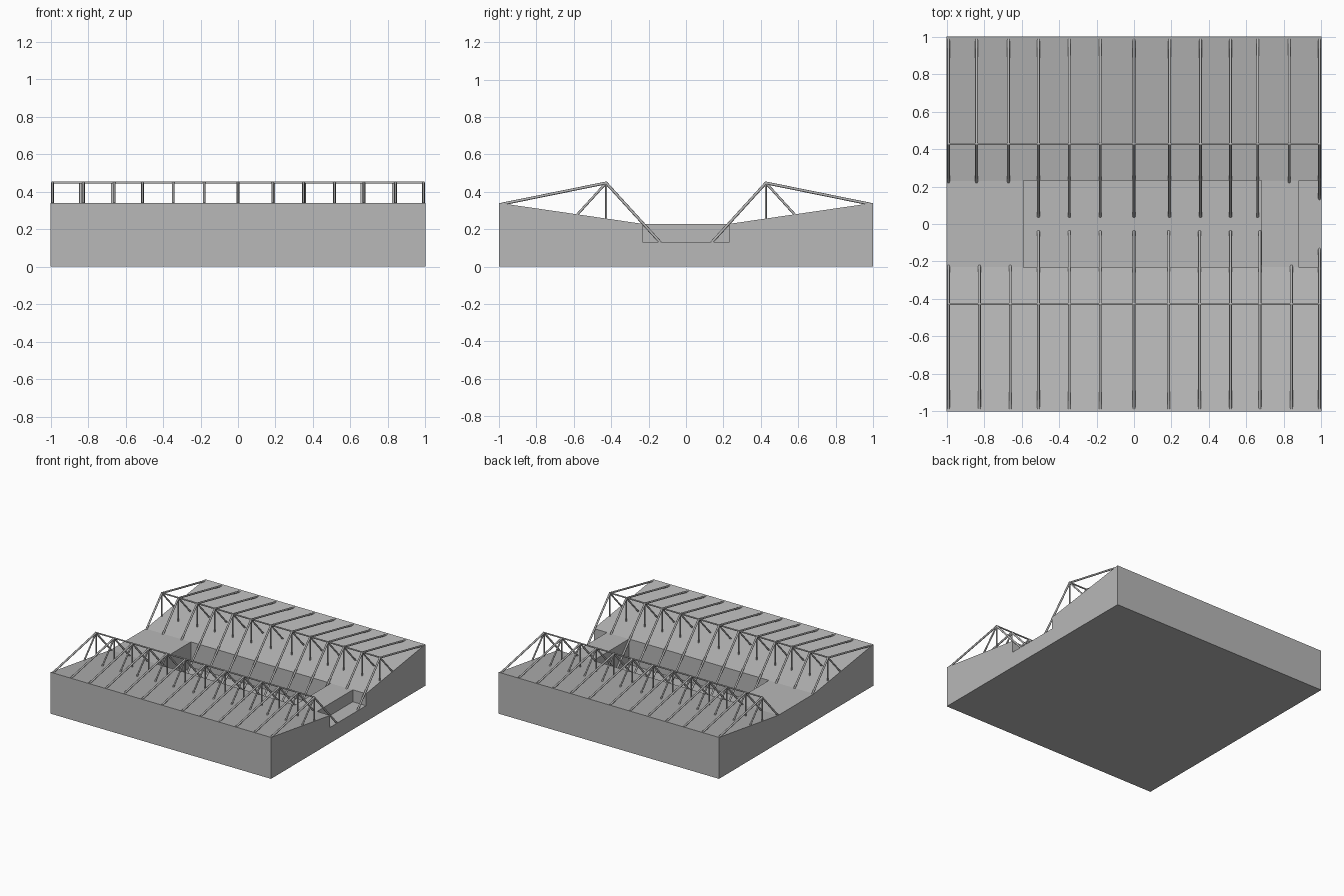
import bpy, bmesh, math
from mathutils import Vector

if "Cube" in bpy.data.objects:
    bpy.data.objects.remove(bpy.data.objects["Cube"])

grey = bpy.data.materials.new("concrete_grey")
grey.diffuse_color = (0.48, 0.48, 0.48, 1)
grey.use_nodes = True
grey.node_tree.nodes["Principled BSDF"].inputs["Base Color"].default_value = grey.diffuse_color


def make_object(name, bm, material=grey):
    bmesh.ops.recalc_face_normals(bm, faces=bm.faces)
    mesh = bpy.data.meshes.new(name)
    bm.to_mesh(mesh)
    bm.free()
    obj = bpy.data.objects.new(name, mesh)
    bpy.context.scene.collection.objects.link(obj)
    if material:
        mesh.materials.append(material)
    return obj


def extrude_x(name, profile, x0, x1, material=grey):
    """Solid with a (y, z) profile running from x0 to x1."""
    bm = bmesh.new()
    face = bm.faces.new([bm.verts.new((x0, y, z)) for y, z in profile])
    moved = bmesh.ops.extrude_face_region(bm, geom=[face])["geom"]
    bmesh.ops.translate(bm, vec=(x1 - x0, 0, 0),
                        verts=[v for v in moved if isinstance(v, bmesh.types.BMVert)])
    return make_object(name, bm, material)


def add_bar(bm, a, b, radius=0.0075):
    """Round bar between two points."""
    a, b = Vector(a), Vector(b)
    made = bmesh.ops.create_cone(bm, cap_ends=True, segments=8, radius1=radius,
                                 radius2=radius, depth=(b - a).length)["verts"]
    turn = (b - a).to_track_quat('Z', 'Y').to_matrix()
    for v in made:
        v.co = turn @ v.co + (a + b) / 2
    for v in made:
        for f in v.link_faces:
            f.smooth = len(f.verts) == 4


# Stepped ground block: two banks sloping down to a flat valley
ground = extrude_x("ground_block",
                   [(-1, 0), (1, 0), (1, 0.34), (0.23, 0.228), (-0.23, 0.228), (-1, 0.34)],
                   -1, 1)

# Sunken main pit and the shallower recess open to the right side
for name, x0, x1, floor in (("pit_cutter", -0.59, 0.68, 0.02),
                            ("recess_cutter", 0.88, 1.1, 0.13)):
    cutter = extrude_x(name, [(-0.232, floor), (0.232, floor), (0.232, 0.6), (-0.232, 0.6)],
                       x0, x1)
    cutter.hide_render = True
    cutter.hide_set(True)
    mod = ground.modifiers.new(name, 'BOOLEAN')
    mod.operation = 'DIFFERENCE'
    mod.solver = 'EXACT'
    mod.object = cutter

# Roof trusses over each bank
front_x = [-0.99, -0.825, -0.66, -0.51, -0.345, -0.18, 0, 0.185, 0.35, 0.515, 0.672, 0.84, 0.99]
back_x = [-0.99, -0.84, -0.67, -0.51, -0.345, -0.18, 0, 0.19, 0.355, 0.515, 0.66, 0.828, 0.99]
for name, side, places in (("front", -1, front_x), ("back", 1, back_x)):
    bm = bmesh.new()
    for x in places:
        apex = (x, side * 0.427, 0.447)
        add_bar(bm, apex, (x, side * 0.985, 0.334))     # long rafter
        add_bar(bm, apex, (x, side * 0.04, 0.022))      # raking leg
        add_bar(bm, apex, (x, side * 0.427, 0.25), 0.0055)   # upright post
        add_bar(bm, apex, (x, side * 0.585, 0.274), 0.0065)  # back brace
    make_object(name + "_trusses", bm)

    # Ridge bar joining the truss tops
    bm = bmesh.new()
    add_bar(bm, (-0.995, side * 0.427, 0.449), (0.995, side * 0.427, 0.449), 0.006)
    make_object(name + "_ridge_bar", bm)
